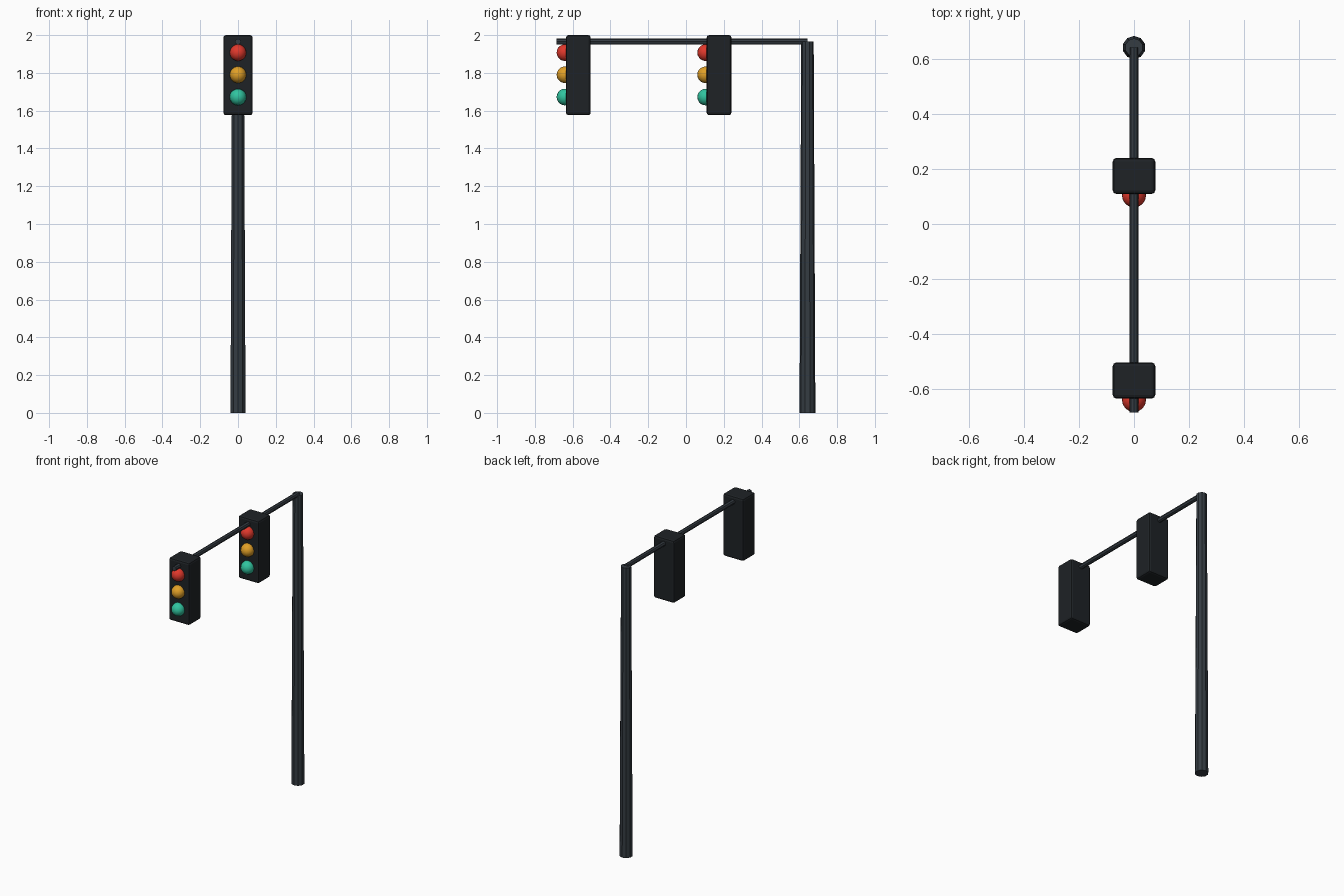
import bpy
from math import pi

if "Cube" in bpy.data.objects:
    bpy.data.objects.remove(bpy.data.objects["Cube"])


def material(name, rgb):
    m = bpy.data.materials.new(name)
    m.diffuse_color = (*rgb, 1)
    m.use_nodes = True
    m.node_tree.nodes["Principled BSDF"].inputs["Base Color"].default_value = m.diffuse_color
    return m


METAL = material("dark_metal", (0.035, 0.045, 0.055))
HOUSING = material("housing_black", (0.013, 0.016, 0.019))
LAMPS = [
    ("red", 1.907, material("red_lens", (0.75, 0.04, 0.025))),
    ("amber", 1.79, material("amber_lens", (0.75, 0.35, 0.02))),
    ("green", 1.672, material("green_lens", (0.03, 0.55, 0.35))),
]


def finish(name, mat):
    ob = bpy.context.object
    ob.name = name
    ob.data.materials.append(mat)
    return ob


# Tapered upright pole
bpy.ops.mesh.primitive_cone_add(vertices=10, radius1=0.042, radius2=0.033,
                                depth=1.967, location=(0, 0.643, 1.967 / 2))
finish("pole", METAL)

# Horizontal arm reaching forward from the pole top
ARM_BACK, ARM_FRONT = 0.643, -0.686
bpy.ops.mesh.primitive_cylinder_add(vertices=8, radius=0.016,
                                    depth=ARM_BACK - ARM_FRONT,
                                    location=(0, (ARM_BACK + ARM_FRONT) / 2, 1.965),
                                    rotation=(pi / 2, 0, 0))
finish("arm", METAL)


# One signal head: bevelled housing with three ball lenses
def signal_head(prefix, y):
    bpy.ops.mesh.primitive_cube_add(size=1, location=(0, y, 1.788))
    box = finish(prefix + "_housing", HOUSING)
    box.scale = (0.155, 0.131, 0.424)
    bpy.ops.object.transform_apply(location=False, rotation=False, scale=True)
    bevel = box.modifiers.new("bevel", 'BEVEL')
    bevel.width = 0.013
    bevel.segments = 2
    for colour, z, mat in LAMPS:
        bpy.ops.mesh.primitive_uv_sphere_add(segments=16, ring_count=10, radius=0.044,
                                             location=(0, y - 0.071, z))
        finish(f"{prefix}_{colour}_lens", mat)
        bpy.ops.object.shade_smooth()


signal_head("front_signal", -0.570)
signal_head("rear_signal", 0.175)
